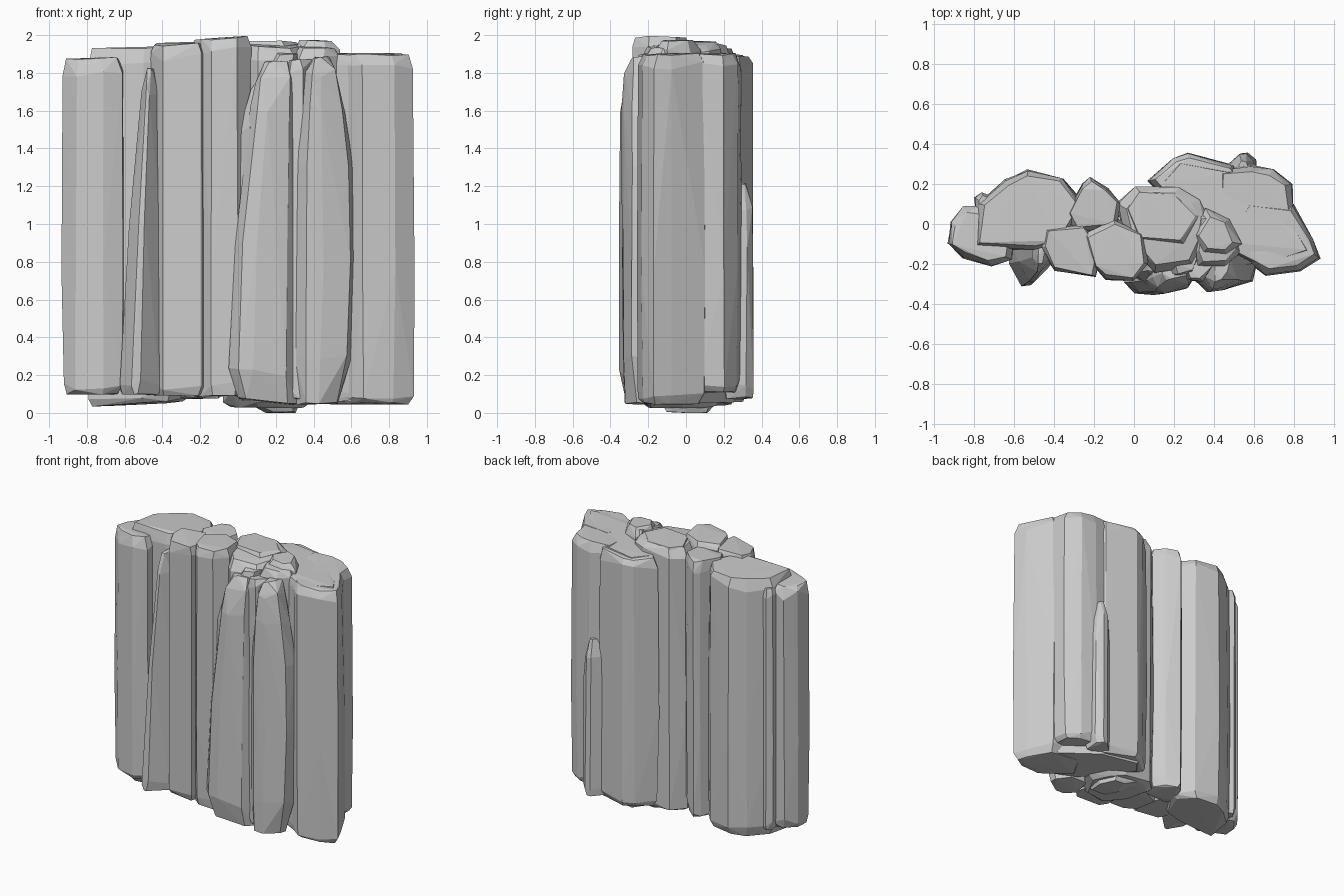
import bpy, bmesh, random
from mathutils import Vector

random.seed(4)


def column(name, outline, z0, z1, rings=None, tilt=(0, 0), low_tilt=(0, 0), inset=0.035, jitter=0.005):
    """Faceted stone column: hull of an outline repeated at several heights.
    rings = (height, x scale, y scale, x shift, y shift)"""
    n = len(outline)
    cx = sum(p[0] for p in outline) / n
    cy = sum(p[1] for p in outline) / n
    rad = max(max(p[0] for p in outline) - cx, max(p[1] for p in outline) - cy)
    s = 1 - inset / rad
    if rings is None:
        rings = [(z0, s, s, 0, 0), (z0 + 0.05, 0.97, 0.97, 0, 0), (0.75, 1, 1, 0, 0),
                 (z1 - 0.06, 0.97, 0.97, 0, 0), (z1, s, s, 0, 0)]
    bm = bmesh.new()
    for i, (z, sx, sy, dx, dy) in enumerate(rings):
        tx, ty = tilt if z > 1 else low_tilt
        end = i in (0, len(rings) - 1)
        k = 2 if end else 1
        for x, y in outline:
            ox, oy = (x - cx) * sx, (y - cy) * sy
            j = [random.uniform(-jitter, jitter) for _ in range(3)]
            bm.verts.new(Vector((cx + ox + dx + k * j[0], cy + oy + dy + k * j[1],
                                 max(0, z + tx * ox + ty * oy + j[2] * (1.5 if end else 6)))))
    res = bmesh.ops.convex_hull(bm, input=bm.verts)
    junk = {g for g in res["geom_interior"] + res["geom_unused"] if isinstance(g, bmesh.types.BMVert)}
    bmesh.ops.delete(bm, geom=list(junk), context='VERTS')
    bmesh.ops.dissolve_limit(bm, angle_limit=0.02, verts=bm.verts, edges=bm.edges)
    bmesh.ops.recalc_face_normals(bm, faces=bm.faces)
    me = bpy.data.meshes.new(name)
    bm.to_mesh(me)
    bm.free()
    ob = bpy.data.objects.new(name, me)
    bpy.context.collection.objects.link(ob)
    return ob


# Left end group
column("left_end_column", [(-.93, -.1), (-.92, .01), (-.86, .09), (-.77, .09), (-.6, -.08),
                           (-.61, -.18), (-.71, -.21), (-.86, -.17)], .1, 1.875, tilt=(.03, .03))
column("left_rear_column", [(-.8, -.12), (-.78, .1), (-.65, .22), (-.53, .27), (-.35, .23),
                            (-.25, .1), (-.36, -.1), (-.5, -.14)], .05, 1.93, tilt=(.04, -.03),
       low_tilt=(.04, 0))
column("left_small_column", [(-.79, .06), (-.8, .13), (-.76, .16), (-.68, .12), (-.7, .03)],
       .1, 1.86, inset=.02)
# Leaning wedge in the left gap
column("left_wedge", [(-.63, -.2), (-.56, -.31), (-.52, -.31), (-.41, -.2), (-.42, -.08), (-.62, -.08)],
       .1, 1.8, rings=[(.1, .9, .92, 0, 0), (.16, 1, 1, 0, 0), (1.0, .76, .85, .03, .01),
                       (1.7, .4, .6, .055, .03), (1.82, .2, .4, .06, .05)])

# Middle group
column("middle_left_column", [(-.47, -.12), (-.45, -.02), (-.25, 0), (-.16, -.12), (-.19, -.27),
                              (-.4, -.235)], .09, 1.955, tilt=(.03, .05), inset=.02)
column("middle_rear_column", [(-.34, .05), (-.26, .2), (-.22, .235), (-.13, .18), (-.065, .1),
                              (-.08, -.02), (-.3, -.04)], .08, 1.95, inset=.02)
column("middle_front_column", [(-.25, -.05), (-.21, -.21), (-.14, -.28), (0, -.29), (.075, -.2),
                               (.05, -.04), (-.1, .03)], .09, 1.985, tilt=(.06, .02), inset=.025)
column("center_column", [(-.09, .1), (0, .19), (.22, .195), (.33, .12), (.4, -.02), (.3, -.22),
                         (.1, -.25), (-.04, -.1)], .03, 1.95, tilt=(-.02, .07), inset=.05)

# Front slabs with tapered, arched tops
column("center_rear_slab", [(-.02, -.25), (.05, -.3), (.27, -.29), (.31, -.2), (.28, -.1), (0, -.12)], .08, 1.9,
       rings=[(.08, .95, .9, 0, 0), (1.2, 1, 1, 0, 0), (1.5, .92, .98, .012, 0),
              (1.72, .72, .92, .045, .01), (1.9, .3, .7, .11, .03)])
column("center_front_slab", [(-.05, -.29), (0, -.345), (.08, -.352), (.26, -.325), (.31, -.26),
                             (.3, -.16), (0, -.16)], .05, 1.86,
       rings=[(.06, .88, .85, .02, .02), (.2, 1, 1, 0, 0), (.9, .9, 1, .015, 0),
              (1.6, .67, .97, .055, .005), (1.76, .58, .88, .068, .02), (1.86, .36, .65, .08, .04)],
       low_tilt=(-.1, 0))
column("right_front_slab", [(.29, -.27), (.36, -.34), (.45, -.33), (.6, -.285), (.62, -.2), (.5, -.12),
                            (.3, -.12)], .05, 1.88,
       rings=[(.05, .7, .9, -.03, .01), (.3, .92, .98, -.01, 0), (.8, .98, 1, 0, 0), (1.3, .92, 1, 0, 0),
              (1.6, .74, .98, -.005, 0), (1.8, .5, .93, -.01, .005), (1.88, .25, .7, -.01, .03)])
column("slab_gap_filler", [(.24, -.2), (.27, -.28), (.34, -.29), (.4, -.2), (.34, -.1)], .08, 1.87, inset=.02)

# Right group
column("right_knob", [(.3, -.14), (.33, .06), (.4, .06), (.52, -.07), (.54, -.14), (.46, -.21), (.32, -.21)],
       .1, 1.94, tilt=(-.05, .1), inset=.03)
column("right_end_column", [(.6, -.22), (.66, -.255), (.83, -.235), (.935, -.17), (.9, -.08), (.8, .1),
                            (.55, .12), (.45, -.05)], .05, 1.895, tilt=(-.02, .02))
column("right_rear_column", [(.4, .1), (.42, .27), (.58, .295), (.7, .275), (.79, .2), (.8, .06), (.7, -.05),
                             (.5, -.05)], .11, 1.9)
column("right_core", [(.12, .22), (.2, .32), (.5, .27), (.77, .08), (.9, -.15), (.65, -.23), (.4, -.1)],
       .06, 1.9)
column("back_column", [(.07, .22), (.19, .33), (.27, .36), (.5, .295), (.56, .2), (.5, 0), (.3, -.02)],
       .07, 1.895, tilt=(0, -.06), low_tilt=(0, .05))
# Short spur on the back
column("back_spur", [(.45, .28), (.53, .35), (.57, .355), (.61, .32), (.62, .2), (.48, .2)], .08, 1.21,
       rings=[(.08, .85, .9, 0, 0), (.14, 1, 1, 0, 0), (.9, .97, 1, 0, 0), (1.1, .85, .95, 0, 0),
              (1.21, .5, .75, 0, -.02)])

# Loose cap stones
column("right_cap_stone", [(.3, -.06), (.36, .08), (.48, .03), (.54, -.1), (.46, -.15), (.34, -.14)], 1.8, 1.97,
       rings=[(1.8, 1, 1, 0, 0), (1.92, .98, .98, 0, 0), (1.968, .7, .7, 0, 0)])
column("center_cap_stone", [(-.06, .08), (.02, .17), (.22, .17), (.33, .04), (.25, -.1), (.02, -.08)], 1.8, 1.97,
       rings=[(1.8, 1, 1, 0, 0), (1.93, .98, .98, 0, 0), (1.966, .88, .88, 0, 0)])
# Footing stone at the base
column("base_stone", [(.0, -.02), (.08, .16), (.26, .15), (.34, 0), (.3, -.16), (.1, -.12)], 0, .3,
       rings=[(0, .45, .7, .05, 0), (.06, .9, .9, 0, 0), (.3, 1, 1, 0, 0)])
